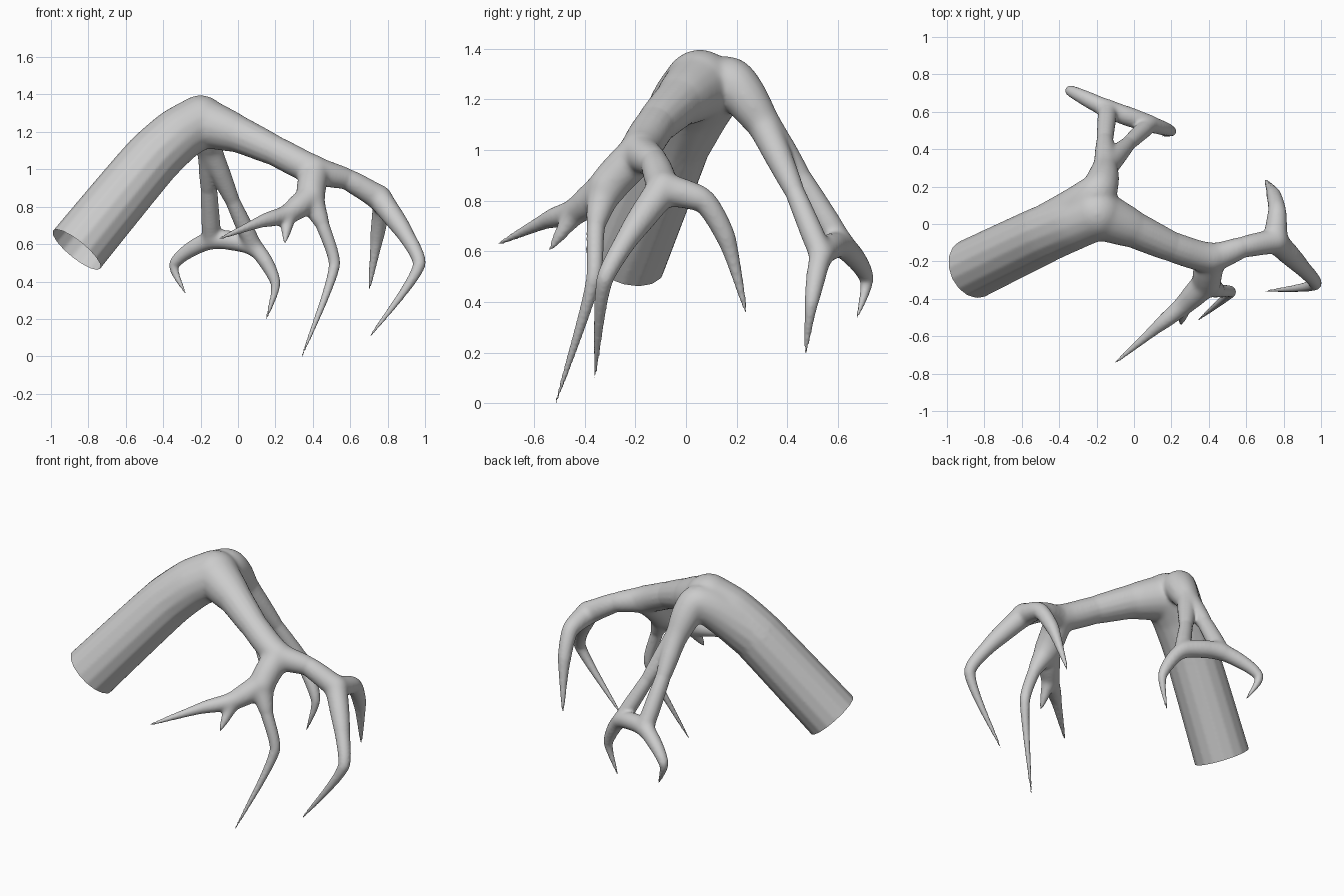
import bpy, bmesh
from mathutils import Vector, Matrix

if "Cube" in bpy.data.objects:
    bpy.data.objects.remove(bpy.data.objects["Cube"])

# Forks where limbs meet: x, y, z, radius
APEX = (-.2, .055, 1.272, .143)
WRIST = (.41, -.18, 1.01, .083)
ELBOW = (.755, -.09, .865, .07)
PALM = (.39, -.31, .87, .078)
KNUCKLE = (.27, -.43, .78, .056)
SPLIT = (-.155, .3, 1.13, .07)
HOOK_L = (-.14, .615, .64, .054)
HOOK_R = (.085, .535, .6, .05)
FORKS = (APEX, WRIST, ELBOW, PALM, KNUCKLE, SPLIT, HOOK_L, HOOK_R)

cu = bpy.data.curves.new("limb_curves", 'CURVE')
cu.dimensions = '3D'
cu.bevel_depth = 1
cu.bevel_resolution = 6
cu.use_fill_caps = True


def limb(*points):
    """Tapered tube through the points; a point without radius is a sharp tip."""
    sp = cu.splines.new('BEZIER')
    sp.bezier_points.add(len(points) - 1)
    cos = [Vector(p[:3]) for p in points]
    for i, p in enumerate(sp.bezier_points):
        before, after = cos[max(i - 1, 0)], cos[min(i + 1, len(cos) - 1)]
        tangent = (after - before).normalized() * .22  # short handles: nearly straight bones
        p.handle_left_type = p.handle_right_type = 'FREE'
        p.co = cos[i]
        p.handle_left = cos[i] - tangent * ((cos[i] - before).length or .1)
        p.handle_right = cos[i] + tangent * ((after - cos[i]).length or .1)
        p.radius = points[i][3] if len(points[i]) > 3 else .004


def baked(ob):
    """Mesh of an object with its modifiers applied."""
    dg = bpy.context.evaluated_depsgraph_get()
    dg.update()
    return bpy.data.meshes.new_from_object(ob.evaluated_get(dg))


# Trunk, made a little long so its end can be cut open
TRUNK = (-.47, -.05, 1.06, .154)
limb((-.94, -.277, .494, .165), TRUNK, (-.32, .01, 1.2, .148), APEX)
# Front arm out to the right hand fork
limb(APEX, (0, -.03, 1.205, .1), (.2, -.12, 1.115, .08), WRIST, (.58, -.125, .965, .056), ELBOW)
# Right fork: back finger and front finger
limb(ELBOW, (.765, .07, .815, .048), (.745, .16, .665, .038), (.7, .24, .365))
limb(ELBOW, (.895, -.23, .67, .045), (.967, -.322, .5, .033), (.7, -.36, .115))
# Front hand: long finger, forward finger and thorn
limb(WRIST, PALM, (.452, -.355, .72, .037), (.515, -.366, .5, .03), (.335, -.52, 0))
limb(PALM, KNUCKLE, (.13, -.547, .74, .034), (-.11, -.75, .642))
limb(KNUCKLE, (.25, -.54, .62))
# Back arm, webbed onto the trunk: two struts and the hooked bar
limb(TRUNK, (-.2, .165, 1.282, .108), SPLIT, (-.155, .45, .91, .044), HOOK_L)
limb(SPLIT, (-.03, .43, .85, .039), HOOK_R)
limb((-.28, .675, .35), (-.34, .712, .51, .029), HOOK_L, HOOK_R, (.2, .495, .41, .027), (.15, .472, .21))

# Fuse the tubes, plus a ball at every fork, into one skin
tubes = bpy.data.objects.new("limb_tubes", cu)
bpy.context.collection.objects.link(tubes)
raw = baked(tubes)
bpy.data.objects.remove(tubes)
bm = bmesh.new()
bm.from_mesh(raw)
for f in FORKS:
    bmesh.ops.create_icosphere(bm, subdivisions=3, radius=f[3], matrix=Matrix.Translation(f[:3]))
bm.to_mesh(raw)
bm.free()
branch = bpy.data.objects.new("branch", raw)
bpy.context.collection.objects.link(branch)
rm = branch.modifiers.new("fuse", 'REMESH')
rm.mode = 'VOXEL'
rm.voxel_size = .009
fused = baked(branch)
branch.modifiers.clear()
branch.data = fused

# Smooth strongly at the forks, lightly elsewhere
vg = branch.vertex_groups.new(name="forks")
for v in fused.vertices:
    w = max(2.2 - (v.co - Vector(f[:3])).length / f[3] for f in FORKS)
    if w > 0:
        vg.add([v.index], min(1, w), 'REPLACE')
for name, count, group in (("webbing", 30, "forks"), ("polish", 4, "")):
    sm = branch.modifiers.new(name, 'SMOOTH')
    sm.iterations = count
    sm.vertex_group = group
smooth = baked(branch)
branch.modifiers.clear()
branch.data = smooth

# Cut the trunk end open and stand the model on the ground
bm = bmesh.new()
bm.from_mesh(smooth)
bmesh.ops.bisect_plane(bm, geom=bm.verts[:] + bm.edges[:] + bm.faces[:],
                       plane_co=(-.865, -.24, .59), plane_no=(.606, .28, .745), clear_inner=True)
low = min(v.co.z for v in bm.verts)
bmesh.ops.translate(bm, verts=bm.verts, vec=(0, 0, -low))
for f in bm.faces:
    f.smooth = True
bm.to_mesh(smooth)
bm.free()
